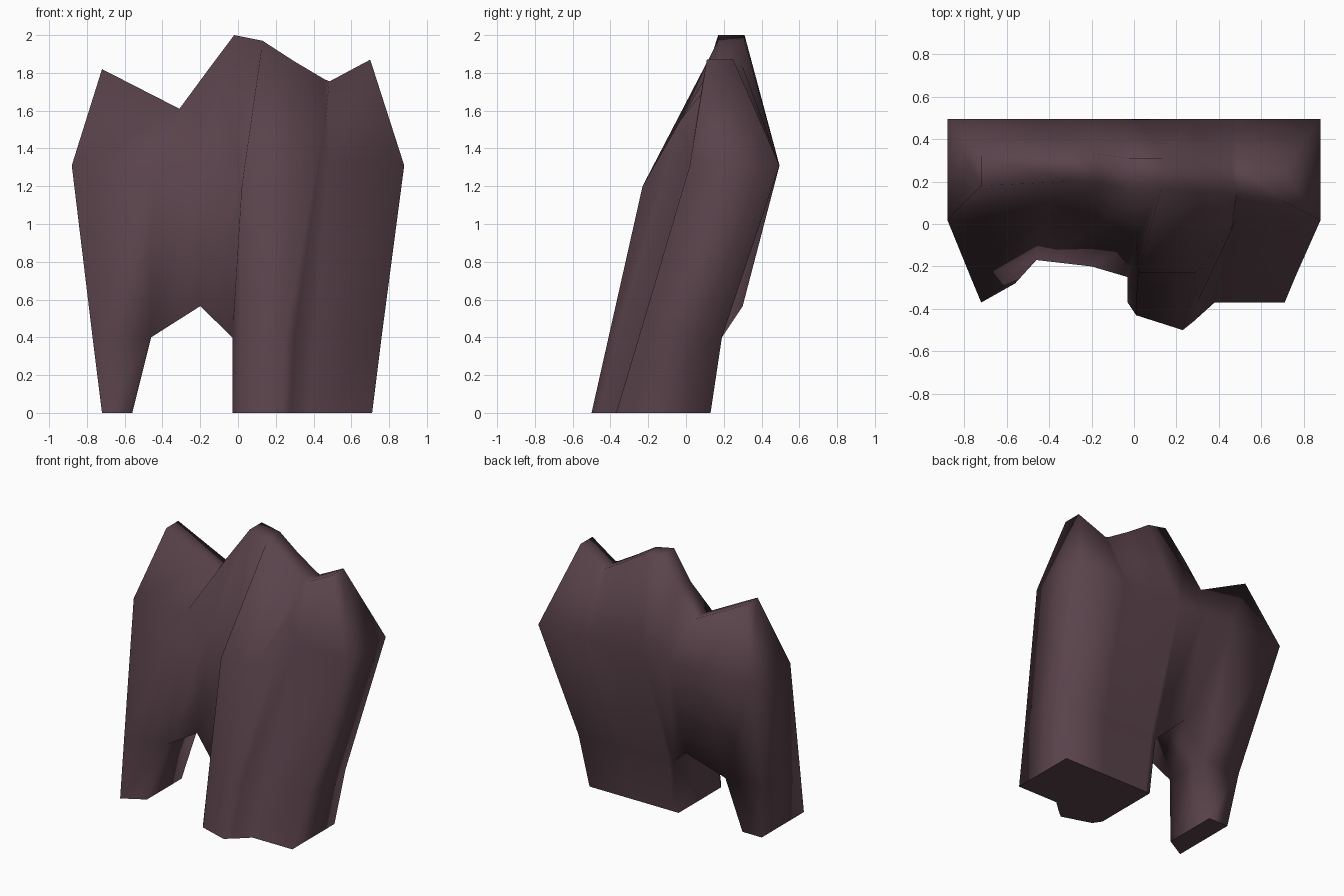
import bpy
import bmesh

default_cube = bpy.data.objects.get("Cube")
if default_cube:
    bpy.data.objects.remove(default_cube, do_unlink=True)

# Single stone colour
stone = bpy.data.materials.new("dusky mauve stone")
stone.use_nodes = True
stone_colour = (0.10, 0.055, 0.07, 1)
stone.diffuse_color = stone_colour
stone.node_tree.nodes["Principled BSDF"].inputs["Base Color"].default_value = stone_colour

# Front face of the rock as columns: foot, knee, belly, crown (None = open arch)
front_columns = [
    [(-.72, -.37, 0), (-.77, -.25, .4), (-.88, .02, 1.31), (-.72, .18, 1.82)],
    [(-.56, -.28, 0), (-.46, -.17, .4), (-.45, .01, 1.31), (-.31, .2, 1.61)],
    [None, (-.2, -.2, .565), (-.2, -.04, 1.3), (-.17, .19, 1.8)],
    [(-.03, -.37, 0), (-.03, -.25, .4), (.01, -.08, 1.2), (-.02, .17, 2)],
    [(.01, -.43, 0), (.01, -.36, .4), (.02, -.23, 1.2), (.13, .17, 1.97)],
    # buttress ridge, its right shoulder, then the valley beside it
    [(.23, -.5, 0), (.25, -.41, .4), (.29, -.23, 1.2), (.3, .15, 1.86)],
    [(.28, -.46, 0), (.3, -.365, .4), (.46, -.03, 1.55), (.46, .14, 1.765)],
    [(.38, -.37, 0), (.41, -.25, .4), (.48, .02, 1.34), (.485, .14, 1.755)],
    [(.71, -.37, 0), (.76, -.25, .4), (.88, .02, 1.31), (.7, .11, 1.87)],
]
FOOT, KNEE, BELLY, CROWN = range(4)
last = len(front_columns) - 1


def back_point(point, row):
    """Place the matching point on the plain, bulging back of the rock."""
    x, y, z = point
    if row == FOOT:
        return (x, .13, z)
    if row == KNEE:
        return (x, .3 if z > .5 else .19, z)
    if row == BELLY:
        return (x, .495, 1.31)
    return (x, y + .14, z)


bm = bmesh.new()
front, back = {}, {}
for column, points in enumerate(front_columns):
    for row, point in enumerate(points):
        if point is not None:
            vert = bm.verts.new(point)
            front[column, row] = vert
            back[vert] = bm.verts.new(back_point(point, row))

# Front and back skins
for column in range(last):
    for row in range(CROWN):
        keys = [(column, row), (column + 1, row),
                (column + 1, row + 1), (column, row + 1)]
        if all(key in front for key in keys):
            corners = [front[key] for key in keys]
            bm.faces.new(corners)
            bm.faces.new([back[corner] for corner in reversed(corners)])

# Flanks, arch, feet and crown join the two skins along the outline
outline = [edge for edge in bm.edges
           if edge.is_boundary and all(v in back for v in edge.verts)]
for edge in outline:
    start, end = edge.verts
    bm.faces.new([start, end, back[end], back[start]])

bmesh.ops.recalc_face_normals(bm, faces=bm.faces[:])

# Soft, worn shading everywhere except the flat undersides of the feet
for face in bm.faces:
    face.smooth = any(v.co.z > .01 for v in face.verts)
for edge in bm.edges:
    edge.smooth = all(face.smooth for face in edge.link_faces)

mesh = bpy.data.meshes.new("rock_slab")
bm.to_mesh(mesh)
bm.free()
mesh.materials.append(stone)
rock = bpy.data.objects.new("rock_slab", mesh)
bpy.context.collection.objects.link(rock)
